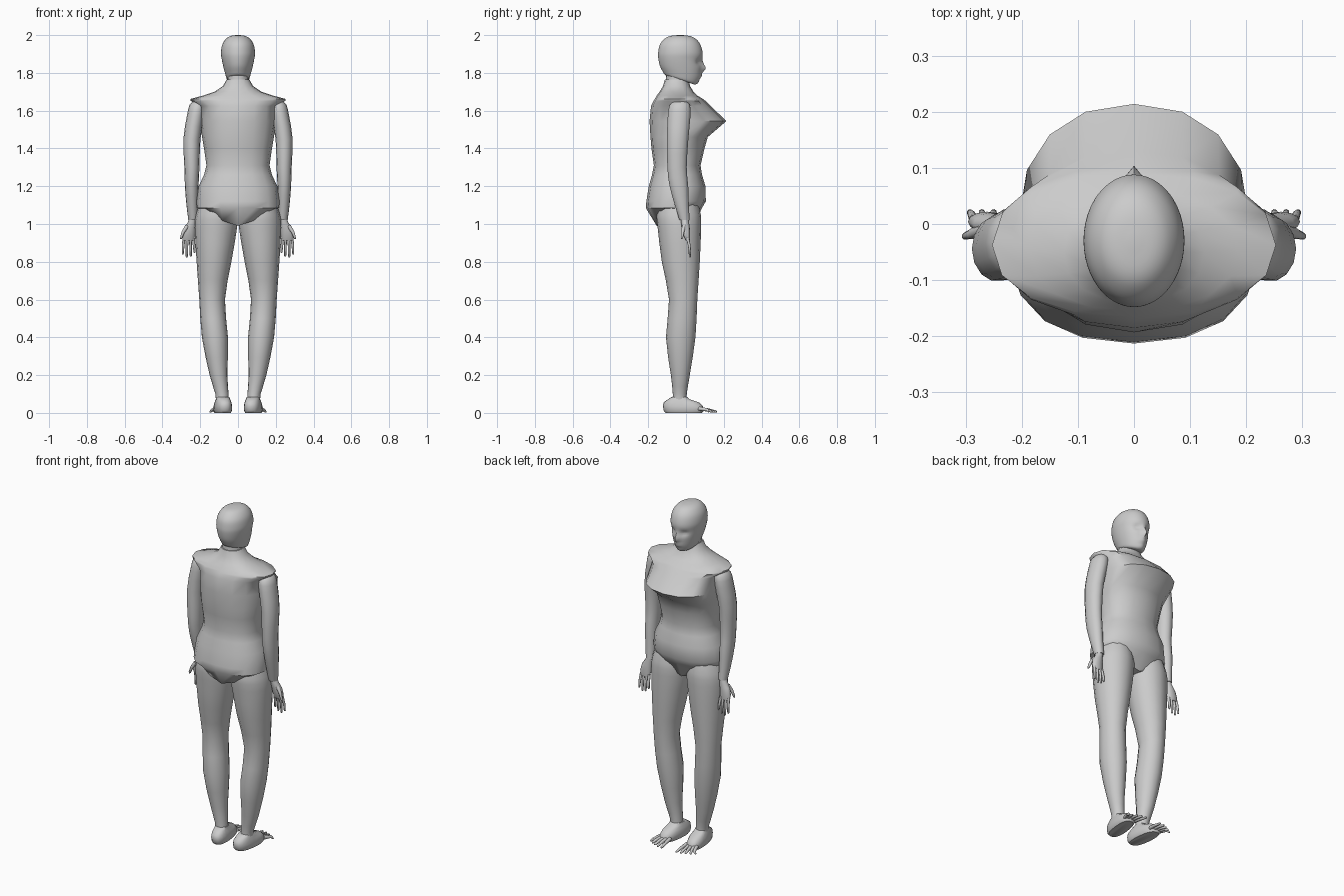
import bpy, bmesh, math
from mathutils import Vector


def finish(name, bm, mirror, angle=50):
    bmesh.ops.recalc_face_normals(bm, faces=bm.faces)
    me = bpy.data.meshes.new(name)
    bm.to_mesh(me)
    bm.free()
    ob = bpy.data.objects.new(name, me)
    bpy.context.collection.objects.link(ob)
    bpy.ops.object.select_all(action='DESELECT')
    ob.select_set(True)
    bpy.context.view_layer.objects.active = ob
    bpy.ops.object.shade_smooth_by_angle(angle=math.radians(angle))
    if mirror:
        ob.modifiers.new("mirror", 'MIRROR').use_mirror_merge = False
    return ob


def catmull(a, b, c, d, t):
    return [0.5 * (2*q + (r-p)*t + (2*p-5*q+4*r-s)*t*t + (3*q-p-3*r+s)*t**3)
            for p, q, r, s in zip(a, b, c, d)]


def loft(name, rings, n=16, steps=1, power=1.0, warp=None, mirror=False):
    """Rings are (centre x, half width, back y, front y, z at back, z at front)."""
    full = []
    for i in range(len(rings) - 1):
        a, d = rings[max(i-1, 0)], rings[min(i+2, len(rings)-1)]
        full += [catmull(a, rings[i], rings[i+1], d, k/steps) for k in range(steps)]
    full.append(rings[-1])
    bm = bmesh.new()
    loops = []
    for cx, hx, y0, y1, z0, z1 in full:
        loop = []
        for i in range(n):
            c, s = math.cos(2*math.pi*i/n), math.sin(2*math.pi*i/n)
            c = math.copysign(abs(c)**power, c)
            s = math.copysign(abs(s)**power, s)
            co = Vector((cx + hx*c, (y0+y1)/2 + (y1-y0)/2*s, (z0+z1)/2 + (z1-z0)/2*s))
            loop.append(bm.verts.new(warp(co) if warp else co))
        loops.append(loop)
    for a, b in zip(loops, loops[1:]):
        for i in range(n):
            j = (i+1) % n
            bm.faces.new((a[i], a[j], b[j], b[i]))
    for lp in (loops[0], loops[-1]):     # caps made of strips from front to back
        for i in range(n//2):
            ids = dict.fromkeys((i, i+1, n-i-1, (n-i) % n))
            bm.faces.new([lp[k] for k in ids])
    return finish(name, bm, mirror)


def flat(*rows):
    return [(cx, hx, y0, y1, z, z) for z, cx, hx, y0, y1 in rows]


def digits(name, items, n=8):
    """Tapered rods given as (points, start radius, end radius)."""
    bm = bmesh.new()
    for pts, r0, r1 in items:
        pts = [Vector(p) for p in pts]
        rad = [r0 + (r1-r0)*i/(len(pts)-1) for i in range(len(pts))]
        d = (pts[-1]-pts[-2]).normalized()
        pts.append(pts[-1] + d*r1*0.8)
        rad.append(r1*0.4)
        q = (pts[-1]-pts[0]).to_track_quat('Z', 'Y')
        loops = [[bm.verts.new(p + q @ Vector((r*math.cos(2*math.pi*i/n), r*math.sin(2*math.pi*i/n), 0)))
                  for i in range(n)] for p, r in zip(pts, rad)]
        for a, b in zip(loops, loops[1:]):
            for i in range(n):
                bm.faces.new((a[i], a[(i+1) % n], b[(i+1) % n], b[i]))
        bm.faces.new(loops[0])
        bm.faces.new(loops[-1])
    finish(name, bm, True)


# Torso: bust ridge, flared shoulders, and leg openings rising to the hips
def leg_openings(v):
    if v.z < 1.05:
        v.z += 0.09 * min(1, max(0, (abs(v.x)-0.04)/0.14))
    return v


loft("torso", flat(
    (0.99, 0, 0.195, -0.155, 0.04), (1.085, 0, 0.217, -0.213, 0.085),
    (1.12, 0, 0.22, -0.21, 0.105), (1.20, 0, 0.208, -0.197, 0.103),
    (1.26, 0, 0.18, -0.18, 0.085), (1.31, 0, 0.167, -0.17, 0.077),
    (1.40, 0, 0.18, -0.183, 0.098), (1.46, 0, 0.19, -0.188, 0.115),
    (1.545, 0, 0.205, -0.193, 0.214), (1.625, 0, 0.207, -0.185, 0.13),
    (1.652, 0, 0.25, -0.172, 0.103), (1.662, 0, 0.253, -0.165, 0.09),
    (1.68, 0, 0.185, -0.155, 0.06), (1.70, 0, 0.125, -0.14, 0.04),
    (1.73, 0, 0.08, -0.122, 0.022), (1.765, 0, 0.06, -0.112, 0.012)),
    power=0.9, warp=leg_openings)

# Neck
loft("neck", flat((1.68, 0, 0.062, -0.115, 0.015), (1.74, 0, 0.056, -0.108, 0.012),
                  (1.82, 0, 0.056, -0.105, 0.01)))


# Head with eye sockets, nose, lips and chin
def face(v):
    def bump(x, z, rx, rz):
        return math.exp(-((v.x-x)/rx)**2 - ((v.z-z)/rz)**2)
    if v.y > 0:
        v.y += 0.02*bump(0, 1.822, 0.012, 0.02) + 0.008*bump(0, 1.85, 0.01, 0.025)
        v.y += 0.008*bump(0, 1.783, 0.022, 0.012) + 0.005*bump(0, 1.75, 0.02, 0.012)
        v.y -= 0.012*(bump(0.036, 1.858, 0.018, 0.015) + bump(-0.036, 1.858, 0.018, 0.015))
    return v


loft("head", [
    (0, 0.045, -0.095, 0.045, 1.785, 1.738), (0, 0.058, -0.112, 0.058, 1.79, 1.745),
    (0, 0.067, -0.125, 0.073, 1.81, 1.775), (0, 0.077, -0.139, 0.082, 1.84, 1.82),
    (0, 0.086, -0.147, 0.083, 1.88, 1.865), (0, 0.09, -0.147, 0.088, 1.91, 1.905),
    (0, 0.083, -0.138, 0.076, 1.95, 1.95), (0, 0.064, -0.114, 0.052, 1.98, 1.98),
    (0, 0.04, -0.085, 0.02, 1.995, 1.995), (0, 0.008, -0.04, -0.02, 2.0, 2.0)],
    n=48, steps=4, warp=face)

# Arms
loft("arm", flat(
    (1.022, 0.238, 0.025, -0.036, 0.02), (1.10, 0.242, 0.031, -0.06, 0.016),
    (1.20, 0.245, 0.036, -0.088, 0.013), (1.30, 0.244, 0.04, -0.1, 0.005),
    (1.45, 0.244, 0.045, -0.102, 0.014), (1.57, 0.225, 0.046, -0.098, 0.025),
    (1.63, 0.215, 0.042, -0.088, 0.022), (1.652, 0.212, 0.022, -0.06, 0.0)),
    n=14, steps=2, mirror=True)

# Hands
loft("palm", flat(
    (0.912, 0.262, 0.03, -0.002, 0.02), (0.94, 0.262, 0.034, -0.014, 0.022),
    (0.98, 0.255, 0.031, -0.022, 0.02), (1.01, 0.243, 0.022, -0.026, 0.016),
    (1.04, 0.238, 0.02, -0.028, 0.014)), n=12, mirror=True)
fingers = [([(x, 0.008, 0.925), (x + 0.15*(x-0.26), 0.018, 0.885),
             (x + 0.25*(x-0.26), 0.021, tip)], 0.0085, 0.0055)
           for x, tip in ((0.236, 0.85), (0.252, 0.832), (0.269, 0.827), (0.286, 0.843))]
thumb = ([(0.268, -0.01, 0.99), (0.29, -0.018, 0.958), (0.302, -0.022, 0.925)], 0.012, 0.006)
digits("fingers", fingers + [thumb])

# Legs
loft("leg", flat(
    (0.05, 0.083, 0.034, -0.072, 0.005), (0.10, 0.085, 0.035, -0.07, 0.004),
    (0.20, 0.103, 0.047, -0.08, 0.02), (0.40, 0.122, 0.069, -0.106, 0.05),
    (0.60, 0.137, 0.068, -0.09, 0.06), (0.80, 0.127, 0.092, -0.128, 0.073),
    (0.98, 0.117, 0.112, -0.15, 0.08), (1.05, 0.114, 0.108, -0.155, 0.078),
    (1.12, 0.11, 0.09, -0.14, 0.06)), n=16, steps=2, mirror=True)

# Feet, splayed slightly outward toward the toes
loft("foot", flat(
    (0.0, 0.082, 0.04, -0.108, 0.085), (0.012, 0.082, 0.047, -0.118, 0.094),
    (0.035, 0.082, 0.047, -0.122, 0.09), (0.056, 0.082, 0.043, -0.118, 0.068),
    (0.072, 0.083, 0.037, -0.095, 0.02), (0.085, 0.083, 0.033, -0.075, 0.004)),
    n=20, power=0.8, mirror=True,
    warp=lambda v: Vector((v.x + 0.1*v.y, v.y, v.z)))
digits("toes", [([(x, 0.07, 0.022), (x + 0.3*(x-0.07), 0.115, 0.016),
                  (x + 0.5*(x-0.07), end, 0.007)], 0.011, 0.006)
                for x, end in ((0.056, 0.16), (0.074, 0.157), (0.09, 0.147),
                               (0.106, 0.135), (0.12, 0.12))])
